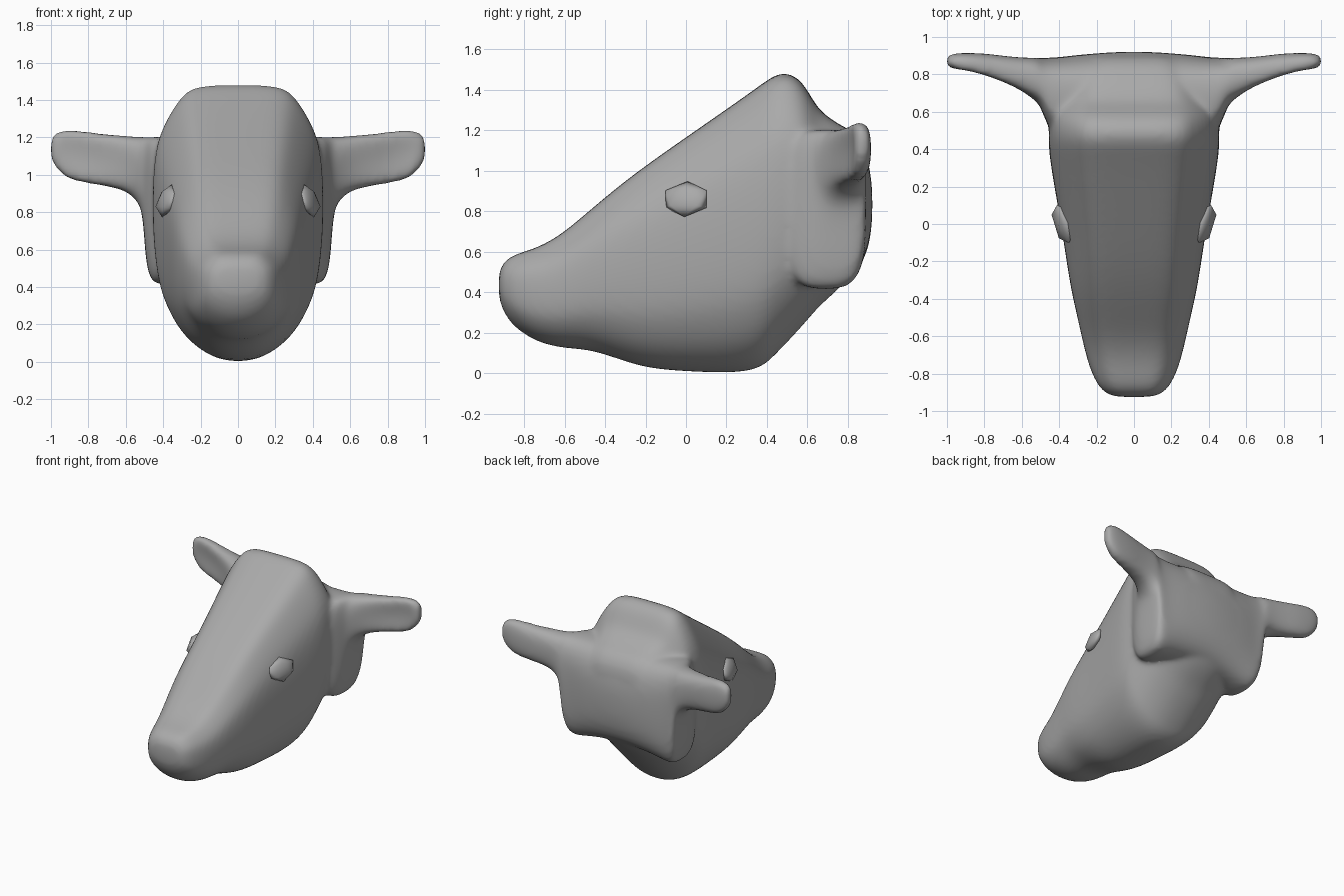
import bpy, bmesh, math

if "Cube" in bpy.data.objects:
    bpy.data.objects.remove(bpy.data.objects["Cube"])


def spow(v, e):
    return math.copysign(abs(v) ** e, v)


def loft(bm, rings):
    """Skin a closed tube through rings of equal point count and cap the ends."""
    loops = [[bm.verts.new(p) for p in ring] for ring in rings]
    n = len(loops[0])
    for a, b in zip(loops, loops[1:]):
        for i in range(n):
            j = (i + 1) % n
            bm.faces.new((a[i], a[j], b[j], b[i]))
    bm.faces.new(loops[0][::-1])
    bm.faces.new(loops[-1])


# Half cross-section of the skull: (height fraction, width fraction)
HALF = [(1, .35), (.988, .56), (.94, .70), (.83, .89), (.72, .985), (.5, 1.005),
        (.3, .96), (.2, .85), (.1, .67), (.03, .40), (.004, .18)]


def head_ring(y, z0, z1, w):
    side = [(w * k, y, z0 + (z1 - z0) * t) for t, k in HALF]
    mirrored = [(-x, yy, z) for x, yy, z in reversed(side)]
    return [(0, y, z1)] + side + [(0, y, z0)] + mirrored


def ear_ring(x, y0, y1, z0, z1, dent, e):
    ring = []
    for i in range(24):
        a = 2 * math.pi * i / 24
        u, v = spow(math.cos(a), e), spow(math.sin(a), e)
        y = (y0 + y1) / 2 + (y1 - y0) / 2 * u
        if u < 0:                       # hollow of the ear faces forward
            y += dent * max(0, 1 - v * v)
        ring.append((x, y, (z0 + z1) / 2 + (z1 - z0) / 2 * v))
    return ring


bm = bmesh.new()

# Muzzle, face, crown and back of skull: y, bottom, top, half width
stations = [
    (-.927, .37, .50, .11), (-.90, .30, .55, .16), (-.86, .24, .58, .195),
    (-.80, .193, .60, .225), (-.73, .153, .622, .25), (-.62, .123, .68, .277),
    (-.48, .118, .80, .308), (-.35, .075, .91, .338), (-.20, .023, 1.025, .362),
    (0, .007, 1.165, .392), (.27, -.003, 1.352, .44), (.38, .03, 1.432, .455),
    (.43, .08, 1.467, .458), (.48, .13, 1.485, .458), (.54, .195, 1.47, .455),
    (.59, .25, 1.417, .45), (.64, .31, 1.325, .435), (.68, .35, 1.28, .42),
    (.76, .42, 1.225, .40), (.82, .49, 1.20, .36), (.87, .58, 1.15, .31),
    (.91, .70, 1.06, .24)]
loft(bm, [head_ring(*s) for s in stations])

# Back cheeks flowing out into the ears: x, y range, z range, dent, roundness
half_ears = [
    (.0, .50, .928, .47, 1.205, 0, .8), (.25, .48, .912, .44, 1.205, 0, .75),
    (.38, .47, .895, .41, 1.205, 0, .65), (.44, .49, .89, .41, 1.205, 0, .6),
    (.472, .55, .89, .445, 1.205, 0, .65), (.495, .61, .89, .54, 1.205, 0, .7),
    (.508, .64, .89, .79, 1.205, 0, .75), (.535, .655, .89, .86, 1.205, .01, .75),
    (.60, .685, .89, .915, 1.208, .03, .75), (.70, .725, .90, .937, 1.218, .04, .75),
    (.80, .76, .913, .953, 1.23, .045, .75), (.88, .785, .915, .967, 1.242, .04, .75),
    (.93, .80, .915, .99, 1.244, .03, .75), (.98, .82, .91, 1.04, 1.225, .01, .8),
    (1.006, .845, .895, 1.09, 1.19, 0, .9)]
ears = [(-s[0],) + s[1:] for s in reversed(half_ears[1:])] + half_ears
loft(bm, [ear_ring(*s) for s in ears])

bmesh.ops.recalc_face_normals(bm, faces=bm.faces)
mesh = bpy.data.meshes.new("head")
bm.to_mesh(mesh)
bm.free()
head = bpy.data.objects.new("head", mesh)
bpy.context.collection.objects.link(head)

# Round the lofts, then fuse skull and ears into one soft skin
sub = head.modifiers.new("round", 'SUBSURF')
sub.levels = sub.render_levels = 2
rm = head.modifiers.new("fuse", 'REMESH')
rm.mode = 'VOXEL'
rm.voxel_size = .018
rm.use_smooth_shade = True
sm = head.modifiers.new("soften", 'SMOOTH')
sm.factor = .5
sm.iterations = 10

# Dark grey hide
hide = bpy.data.materials.new("dark_grey")
hide.diffuse_color = (.4, .4, .4, 1)
hide.use_nodes = True
hide.node_tree.nodes["Principled BSDF"].inputs["Base Color"].default_value = hide.diffuse_color
mesh.materials.append(hide)

# Faceted eyes, tilted to follow the face
for side, name in ((1, "eye_right"), (-1, "eye_left")):
    bpy.ops.mesh.primitive_ico_sphere_add(
        subdivisions=1, radius=1, location=(side * .38, 0, .86),
        rotation=(0, -.3 * side, (-.3 if side > 0 else math.pi + .3)))
    eye = bpy.context.object
    eye.name = name
    if side < 0:                        # half turn also flips the lean
        eye.rotation_euler[1] = -.3
    eye.scale = (.045, .125, .092)
    bpy.ops.object.shade_smooth()
    eye.data.materials.append(hide)
